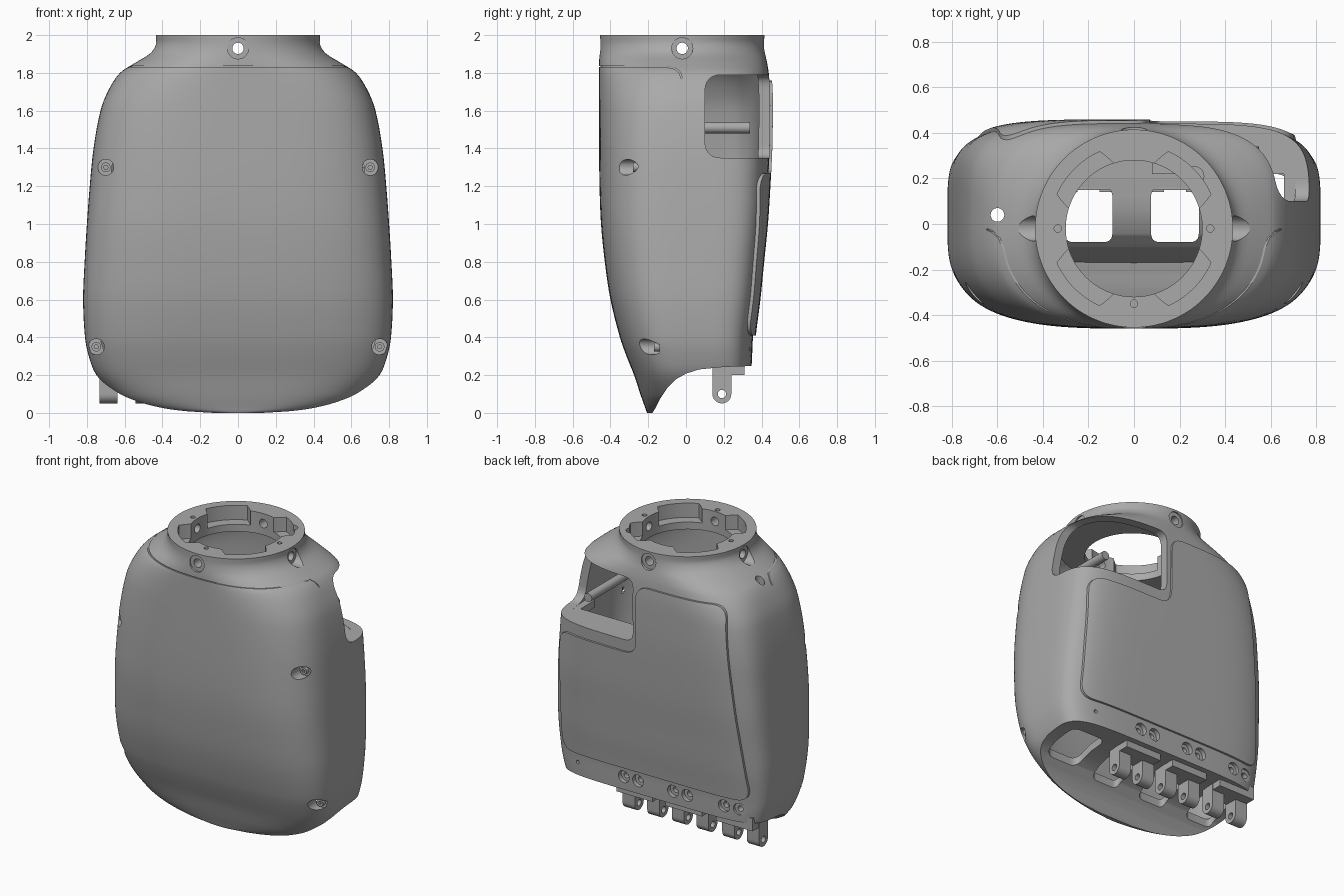
import bpy, bmesh, math
from mathutils import Matrix

cube = bpy.data.objects.get("Cube")
if cube:
    bpy.data.objects.remove(cube, do_unlink=True)

grey = bpy.data.materials.new("warm_grey")
grey.use_nodes = True
COLOR = (0.4, 0.4, 0.4, 1)
grey.diffuse_color = COLOR
grey.node_tree.nodes["Principled BSDF"].inputs["Base Color"].default_value = COLOR

# Body sections: height, half width, front y, back y, squareness
ROWS = [(0, .2, -.205, .34, 3), (.01, .4, -.21, .34, 3), (.03, .52, -.217, .34, 3.1),
        (.06, .6, -.228, .34, 3.2), (.1, .66, -.242, .34, 3.3), (.2, .75, -.275, .345, 3.4),
        (.3, .79, -.315, .35, 3.4), (.4, .81, -.35, .355, 3.4), (.6, .82, -.4, .38, 3.4),
        (.8, .812, -.43, .4, 3.4), (1, .8, -.45, .42, 3.4), (1.2, .785, -.458, .433, 3.3),
        (1.4, .765, -.46, .443, 3.2), (1.6, .728, -.46, .446, 3), (1.7, .69, -.46, .445, 2.8),
        (1.8, .625, -.46, .438, 2.5), (1.85, .55, -.46, .43, 2.3), (1.9, .47, -.458, .42, 2.1),
        (1.95, .438, -.455, .415, 2), (2, .435, -.455, .415, 2)]


def finish(bm, name):
    bmesh.ops.recalc_face_normals(bm, faces=bm.faces)
    mesh = bpy.data.meshes.new(name)
    bm.to_mesh(mesh)
    bm.free()
    mesh.materials.append(grey)
    ob = bpy.data.objects.new(name, mesh)
    bpy.context.collection.objects.link(ob)
    return ob


def smooth_rows(steps=4):
    out = []
    for i in range(len(ROWS) - 1):
        a, b = ROWS[max(i - 1, 0)], ROWS[i]
        c, d = ROWS[i + 1], ROWS[min(i + 2, len(ROWS) - 1)]
        span = c[0] - b[0]
        for s in range(steps):
            t = s / steps
            h1, h2 = t * (1 - t) ** 2, t * t * (t - 1)
            h0 = t * t * (3 - 2 * t)
            row = [b[0] + span * t]
            for k in range(1, 5):
                m1 = (c[k] - a[k]) / (c[0] - a[0]) * span
                m2 = (d[k] - b[k]) / (d[0] - b[0]) * span
                row.append(b[k] + (c[k] - b[k]) * h0 + m1 * h1 + m2 * h2)
            out.append(row)
    return out + [list(ROWS[-1])]


def loft(name, inset=0, ztop=2, seg=128):
    bm = bmesh.new()
    rings = []
    for z, w, yf, yb, e in smooth_rows():
        if z > ztop + .001:
            break
        w, yf, yb = w - inset, yf + inset, yb - inset
        mid, half = (yf + yb) / 2, (yb - yf) / 2
        ring = []
        for i in range(seg):
            t = 2 * math.pi * i / seg
            c, s = math.cos(t), math.sin(t)
            p = 2 / (e if s < 0 else 2 + (e - 2) * 2.6)   # squarer back
            ring.append(bm.verts.new((w * math.copysign(abs(c) ** p, c),
                                      mid + half * math.copysign(abs(s) ** p, s), z)))
        rings.append(ring)
    for lo, hi in zip(rings, rings[1:]):
        for i in range(seg):
            j = (i + 1) % seg
            bm.faces.new((lo[i], lo[j], hi[j], hi[i]))
    bm.faces.new(rings[0][::-1])
    bm.faces.new(rings[-1])
    return finish(bm, name)


def rounded(pts, r, n=6):
    out = []
    for i, p in enumerate(pts):
        ends = []
        for q in (pts[i - 1], pts[(i + 1) % len(pts)]):
            d = math.dist(p, q)
            k = min(r / d, .5)
            ends.append((p[0] + (q[0] - p[0]) * k, p[1] + (q[1] - p[1]) * k))
        a, b = ends
        for s in range(n + 1):
            t = s / n
            out.append(tuple(a[k] * (1 - t) ** 2 + 2 * p[k] * t * (1 - t) + b[k] * t * t for k in (0, 1)))
    return out


def rect(u0, u1, v0, v1):
    return [(u0, v0), (u1, v0), (u1, v1), (u0, v1)]


def prism(name, parts):
    """Each part: outline, axis of extrusion, start, end."""
    place = {"X": lambda u, v, h: (h, u, v), "Y": lambda u, v, h: (u, h, v), "Z": lambda u, v, h: (u, v, h)}
    bm = bmesh.new()
    for pts, axis, a, b in parts:
        lo = [bm.verts.new(place[axis](u, v, a)) for u, v in pts]
        hi = [bm.verts.new(place[axis](u, v, b)) for u, v in pts]
        bm.faces.new(lo)
        bm.faces.new(hi[::-1])
        for i in range(len(pts)):
            j = (i + 1) % len(pts)
            bm.faces.new((lo[i], hi[i], hi[j], lo[j]))
    return finish(bm, name)


def circle(u, v, r, n=28):
    return [(u + r * math.cos(2 * math.pi * i / n), v + r * math.sin(2 * math.pi * i / n)) for i in range(n)]


def boolean(target, cutter, op="DIFFERENCE"):
    mod = target.modifiers.new("cut", "BOOLEAN")
    mod.operation, mod.object, mod.solver = op, cutter, "EXACT"
    bpy.context.view_layer.objects.active = target
    bpy.ops.object.modifier_apply(modifier=mod.name)
    bpy.data.objects.remove(cutter, do_unlink=True)
    return target


# Outer shell with arched underside
UNDER = [(-.19, -.02), (-.165, .02), (-.14, .07), (-.1, .13), (-.05, .18), (0, .208), (.07, .23), (.2, .243), (.4, .25)]
body = loft("body_shell")
boolean(body, prism("under_cut", [(UNDER + [(.9, .25), (.9, -.5), (-.19, -.5)], "X", -2, 2)]))

# Hollow interior
cavity = loft("cavity", .06, 1.85)
raised = [(-.9, .05)] + [(y, z + .055) for y, z in UNDER] + [(.9, .305), (.9, -.5), (-.9, -.5)]
boolean(cavity, prism("floor_cut", [(raised, "X", -2, 2)]))
boolean(body, cavity)

# Neck bore with four pockets between tabs
CY = -.02
boolean(body, prism("bore", [(circle(0, CY, .3, 72), "Z", 1.6, 2.2)]))
lobes = []
for i in range(180):
    t = math.radians(2 * i)
    off = abs((2 * i + 45) % 90 - 45)
    r = .285 + .085 * min(max((off - 16) / 8, 0), 1)
    lobes.append((r * math.cos(t), CY + r * math.sin(t)))
boolean(body, prism("lobes", [(lobes, "Z", 1.9, 2.2)]))

# Corner window open to the left side and the back
window = prism("window", [(rounded(rect(.1, 1.2, 1.35, 1.79), .09), "X", 0, 1.1)])
boolean(window, prism("window_back", [(rounded(rect(.1, 1.4, 1.35, 1.79), .07), "Y", 0, 1.05)]), "INTERSECT")
boolean(body, window)

# Floor slots beside the hinges
HINGES = (.18, -.2, -.59)
slots = [(rounded(rect(c - .105, c + .105, -.08, .16), .04), "Z", .05, .45) for c in HINGES]
slots.append((rounded(rect(.42, .68, -.06, .22), .06), "Z", .05, .45))
boolean(body, prism("slots", slots))

# Screw pockets, then the narrower holes inside them
SCREWS = [(s * x, z, y) for s in (-1, 1) for x, z, y in ((.7, 1.3, -.25), (.75, .35, -.14))]
STRIP = [c + d for c in HINGES for d in (-.055, .055)]
pockets = [(circle(x, z, .042), "Y", -1, y) for x, z, y in SCREWS]
pockets += [(circle(x, .34, .042), "Y", .32, 1) for x in STRIP]
pockets += [(circle(CY, 1.93, .056), "X", s * .425, s) for s in (-1, 1)]
pockets += [(circle(0, 1.93, .056), "Y", -1, -.445), (circle(0, 1.93, .056), "Y", .405, 1),
            (circle(-.6, .04, .03), "Z", 1.3, 2.2), (circle(.265, .21, .042), "Z", 1.97, 2.2)]
boolean(body, prism("pockets", pockets))
holes = [(circle(x, .34, .02), "Y", .2, 1) for x in STRIP] + [(circle(.6, .34, .012), "Y", .2, 1)]
holes += [(circle(CY, 1.93, .03), "X", s * .2, s) for s in (-1, 1)]
holes += [(circle(0, 1.93, .03), "Y", s * .2, s) for s in (-1, 1)]
holes += [(circle(x, y, .016), "Z", 1.96, 2.2) for x, y in ((-.335, CY), (.335, CY), (0, -.35), (.215, .26), (.3, .155))]
boolean(body, prism("holes", holes))

# Front cover seam
path = [(-.8, 1.836), (-.1, 1.836), (-.055, 1.827), (-.03, 1.805), (-.02, 1.775)]
seam = prism("seam", [(path + [(y - .006, z - .006) for y, z in path[::-1]], "X", -1, 1)])
boolean(seam, loft("seam_core", .008))
boolean(body, seam)

# Raised back panel, stepped around the window
outline = [(-.73, .41), (.72, .41), (.7, 1.27), (.07, 1.27), (.07, 1.76), (-.58, 1.76)]
panel = loft("back_panel", -.014)
boolean(panel, prism("panel_outline", [(rounded(outline, .1), "Y", .26, 1)]), "INTERSECT")
boolean(panel, loft("panel_core", .02))

# Window sill and the rod behind it
sill = prism("window_sill", [([(.08, .22), (.66, .22), (.66, .06), (1, .06), (1, 1), (.08, 1)], "Z", 1.3, 1.349)])
boolean(sill, loft("sill_core", .03), "INTERSECT")
rod = prism("inner_rod", [(circle(.52, 1.51, .03), "Y", -.15, .34)])

# Hinge lugs with rounded ends and pin holes
lug = [(.14, .27), (.14, .1)] + [(.19 - .05 * math.cos(a), .1 - .05 * math.sin(a))
                                for a in [math.pi * i / 12 for i in range(1, 12)]] + [(.24, .1), (.24, .27)]
centres = [c + d for c in HINGES for d in (-.095, .095)]
hinges = prism("hinge_lugs", [(lug, "X", x - .047, x + .047) for x in centres])
boolean(hinges, prism("pin_holes", [(circle(.19, .1, .022), "X", -2, 2)]))
mounts = prism("hinge_mounts", [(rect(.15, .31, .2, .29), "X", c - .14, c + .14) for c in HINGES])

# Screw heads in the front pockets
heads = prism("screw_heads", [(circle(x, z, .025), "Y", y - .03, y + .01) for x, z, y in SCREWS])
boolean(heads, prism("screw_sockets", [(circle(x, z, .012, 6), "Y", y - .1, y - .01) for x, z, y in SCREWS]))

for ob in (body, panel, sill, rod, hinges, mounts, heads):
    bpy.ops.object.select_all(action="DESELECT")
    ob.select_set(True)
    bpy.context.view_layer.objects.active = ob
    bpy.ops.object.shade_smooth_by_angle(angle=math.radians(30))
